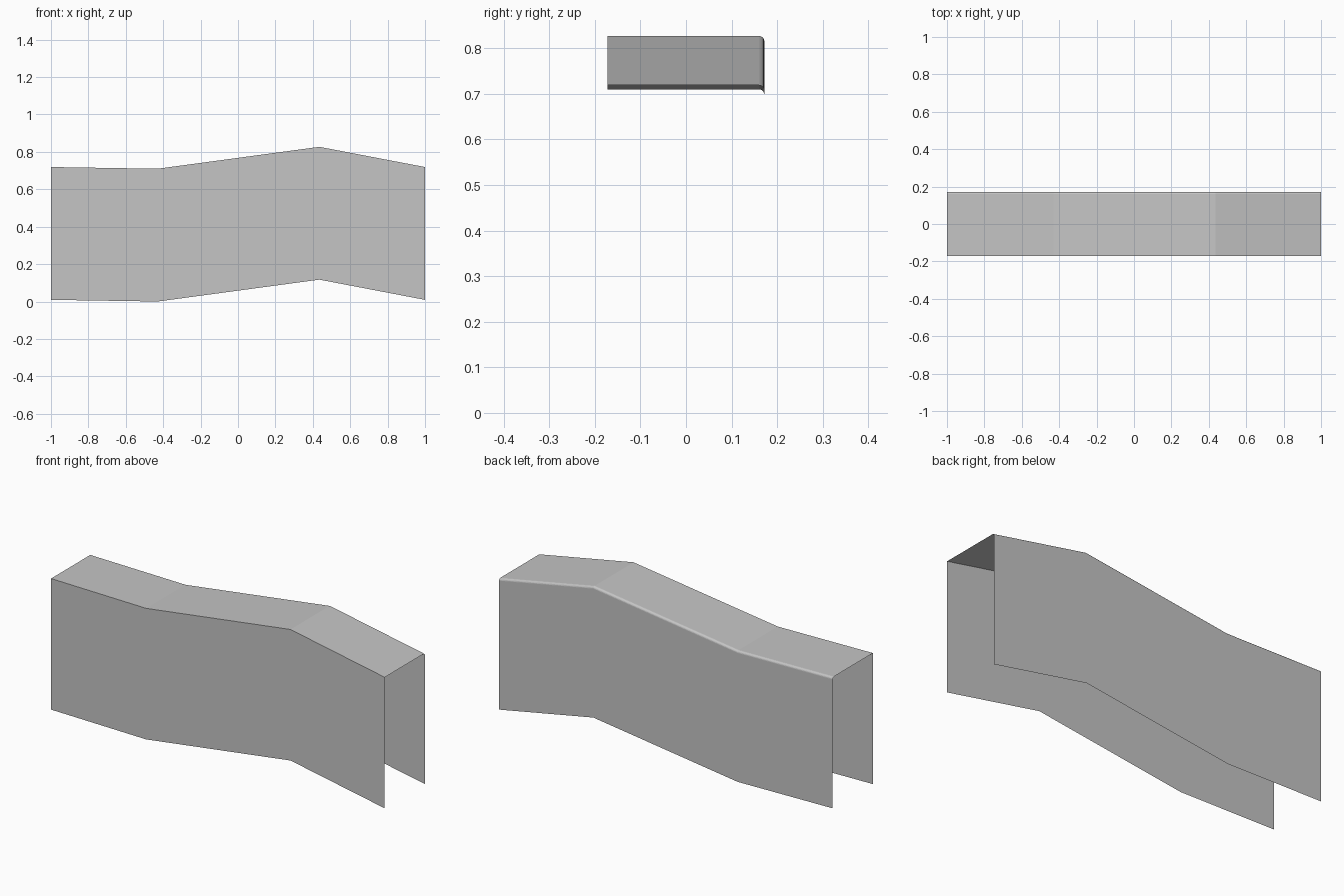
import bpy
import bmesh
import math

cube = bpy.data.objects.get("Cube")
if cube:
    bpy.data.objects.remove(cube, do_unlink=True)

# One plain grey for the whole sheet
grey = bpy.data.materials.new("plain_grey")
grey.use_nodes = True
colour = (0.56, 0.56, 0.56, 1)
grey.diffuse_color = colour
grey.node_tree.nodes["Principled BSDF"].inputs["Base Color"].default_value = colour

HALF_WIDTH = 0.172
WALL = 0.71
RADIUS = 0.012
STEPS = 5

# Bent top line along the length (x, z)
path = [(-1, 0.721), (-0.43, 0.712), (0.435, 0.829), (1, 0.721)]

# Open channel section (y, drop): square front edge, rounded back edge
section = [(-HALF_WIDTH, WALL), (-HALF_WIDTH, 0)]
for i in range(STEPS + 1):
    a = math.pi / 2 * i / STEPS
    section.append((HALF_WIDTH - RADIUS + RADIUS * math.sin(a),
                    RADIUS - RADIUS * math.cos(a)))
section.append((HALF_WIDTH, WALL))

# Sweep the section along the path
bm = bmesh.new()
rings = [[bm.verts.new((x, y, z - drop)) for y, drop in section] for x, z in path]
for a, b in zip(rings, rings[1:]):
    for i in range(len(section) - 1):
        bm.faces.new((a[i], b[i], b[i + 1], a[i + 1]))

# Rest the lowest edge on the ground
lowest = min(v.co.z for v in bm.verts)
bmesh.ops.translate(bm, verts=bm.verts, vec=(0, 0, -lowest))

mesh = bpy.data.meshes.new("bent_channel_cover")
bm.to_mesh(mesh)
bm.free()
mesh.materials.append(grey)
cover = bpy.data.objects.new("bent_channel_cover", mesh)
bpy.context.collection.objects.link(cover)
